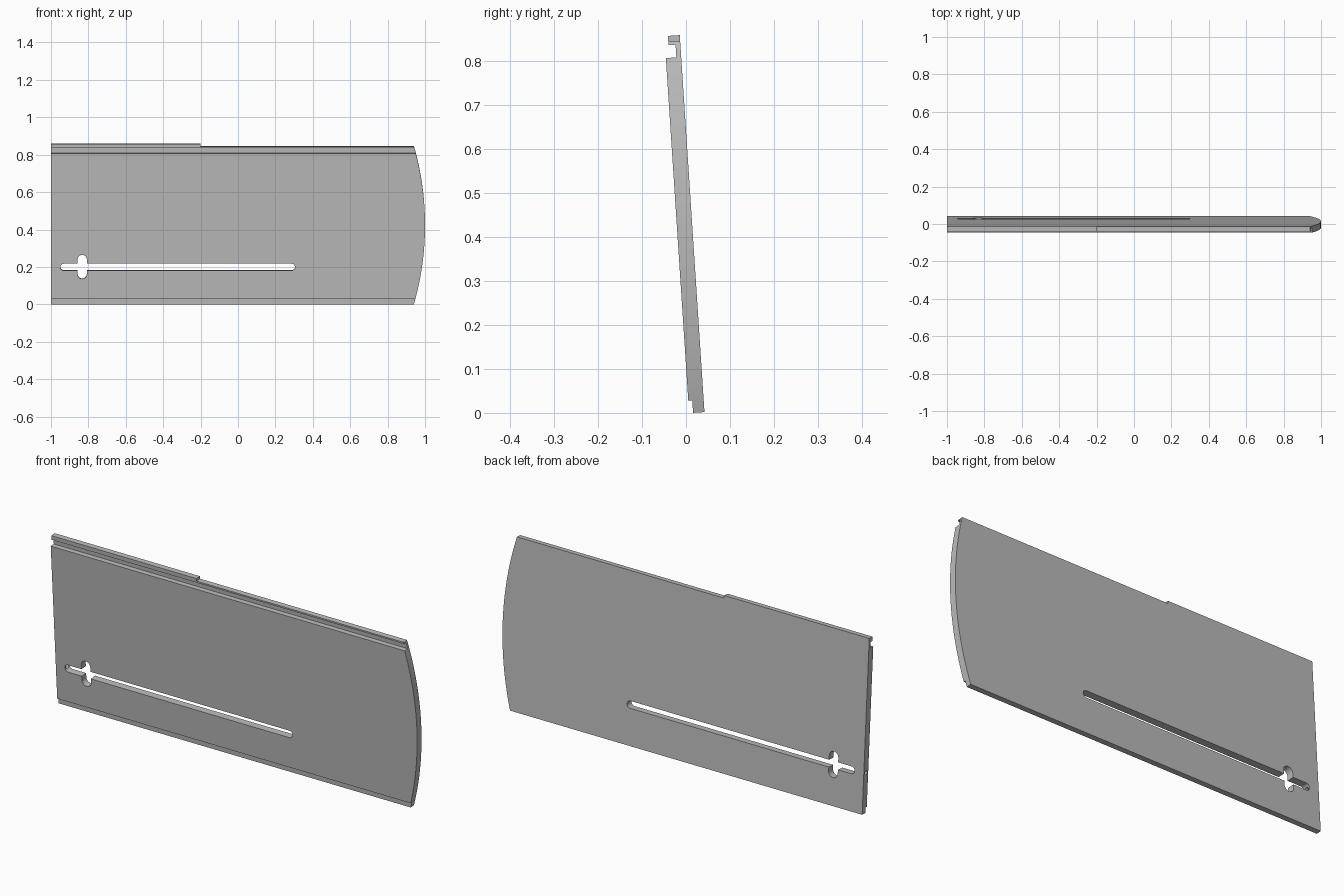
import bpy, bmesh, math
from mathutils import Matrix

default = bpy.data.objects.get("Cube")
if default:
    bpy.data.objects.remove(default)

grey = bpy.data.materials.new("mid grey")
grey.use_nodes = True
colour = (0.5, 0.5, 0.5, 1)
grey.diffuse_color = colour
grey.node_tree.nodes["Principled BSDF"].inputs["Base Color"].default_value = colour


def prism(name, points, start, end, axis):
    """Extrude a closed outline along x (points are y, z) or y (points are x, z)."""
    bm = bmesh.new()
    if axis == "x":
        verts = [bm.verts.new((start, a, b)) for a, b in points]
        shift = (end - start, 0, 0)
    else:
        verts = [bm.verts.new((a, start, b)) for a, b in points]
        shift = (0, end - start, 0)
    face = bm.faces.new(verts)
    side = bmesh.ops.extrude_face_region(bm, geom=[face])["geom"]
    bmesh.ops.translate(bm, vec=shift,
                        verts=[v for v in side if isinstance(v, bmesh.types.BMVert)])
    bmesh.ops.recalc_face_normals(bm, faces=bm.faces)
    mesh = bpy.data.meshes.new(name)
    bm.to_mesh(mesh)
    bm.free()
    obj = bpy.data.objects.new(name, mesh)
    bpy.context.collection.objects.link(obj)
    mesh.materials.append(grey)
    return obj


def arc(cx, cz, r, a0, a1, n):
    return [(cx + r * math.cos(math.radians(a0 + (a1 - a0) * i / n)),
             cz + r * math.sin(math.radians(a0 + (a1 - a0) * i / n)))
            for i in range(n + 1)]


def combine(target, tool, operation):
    """Apply a boolean and remove its tool."""
    tool.hide_render = True
    mod = target.modifiers.new("shape", "BOOLEAN")
    mod.operation = operation
    mod.solver = "EXACT"
    mod.object = tool
    bpy.context.view_layer.objects.active = target
    bpy.ops.object.modifier_apply(modifier=mod.name)
    bpy.data.objects.remove(tool)


# Panel cross-section: back at y = 0, rebate at the foot, groove under the top lip
FRONT, FOOT, TONGUE, LIP = -0.035, -0.026, -0.011, -0.027


def section(top):
    return [(0, 0), (0, top), (LIP, top), (LIP, 0.838), (TONGUE, 0.838),
            (TONGUE, 0.809), (FRONT, 0.809), (FRONT, 0.028), (FOOT, 0.028), (FOOT, 0)]


panel = prism("panel", section(0.846), -1, 1.05, "x")

# Bowed end
bow = arc(1 - 1.535, 0.424, 1.535, -20, 20, 40)
combine(panel, prism("bow_cutter", [(-1.1, -0.2), *bow, (-1.1, 1.0)], -0.2, 0.2, "y"),
        "INTERSECT")

# Raised lip along part of the top edge
raised = prism("raised_lip", [(0, 0.842), (0, 0.859), (LIP, 0.859), (LIP, 0.842)],
               -1, -0.2, "x")
combine(panel, raised, "UNION")

# Long slot with a cross-shaped widening
slot = arc(0.287, 0.2, 0.018, -90, 90, 10) + arc(-0.932, 0.2, 0.018, 90, 270, 10)
combine(panel, prism("slot_cutter", slot, -0.2, 0.2, "y"), "DIFFERENCE")
cross = arc(-0.833, 0.24, 0.025, 0, 180, 10) + arc(-0.833, 0.162, 0.025, 180, 360, 10)
combine(panel, prism("cross_cutter", cross, -0.2, 0.2, "y"), "DIFFERENCE")

# Small bore from the straight end into the slot
bore = arc(FRONT / 2, 0.2, 0.01, 0, 337.5, 15)
combine(panel, prism("bore_cutter", bore, -1.1, -0.93, "x"), "DIFFERENCE")

# Lean the panel slightly forwards and stand it on the ground
tilt = Matrix.Translation((0, 0.042, 0.0018)) @ Matrix.Rotation(math.radians(3.75), 4, "X")
panel.data.transform(tilt)

bpy.ops.object.select_all(action="DESELECT")
panel.select_set(True)
bpy.context.view_layer.objects.active = panel
bpy.ops.object.shade_smooth_by_angle(angle=math.radians(25))
